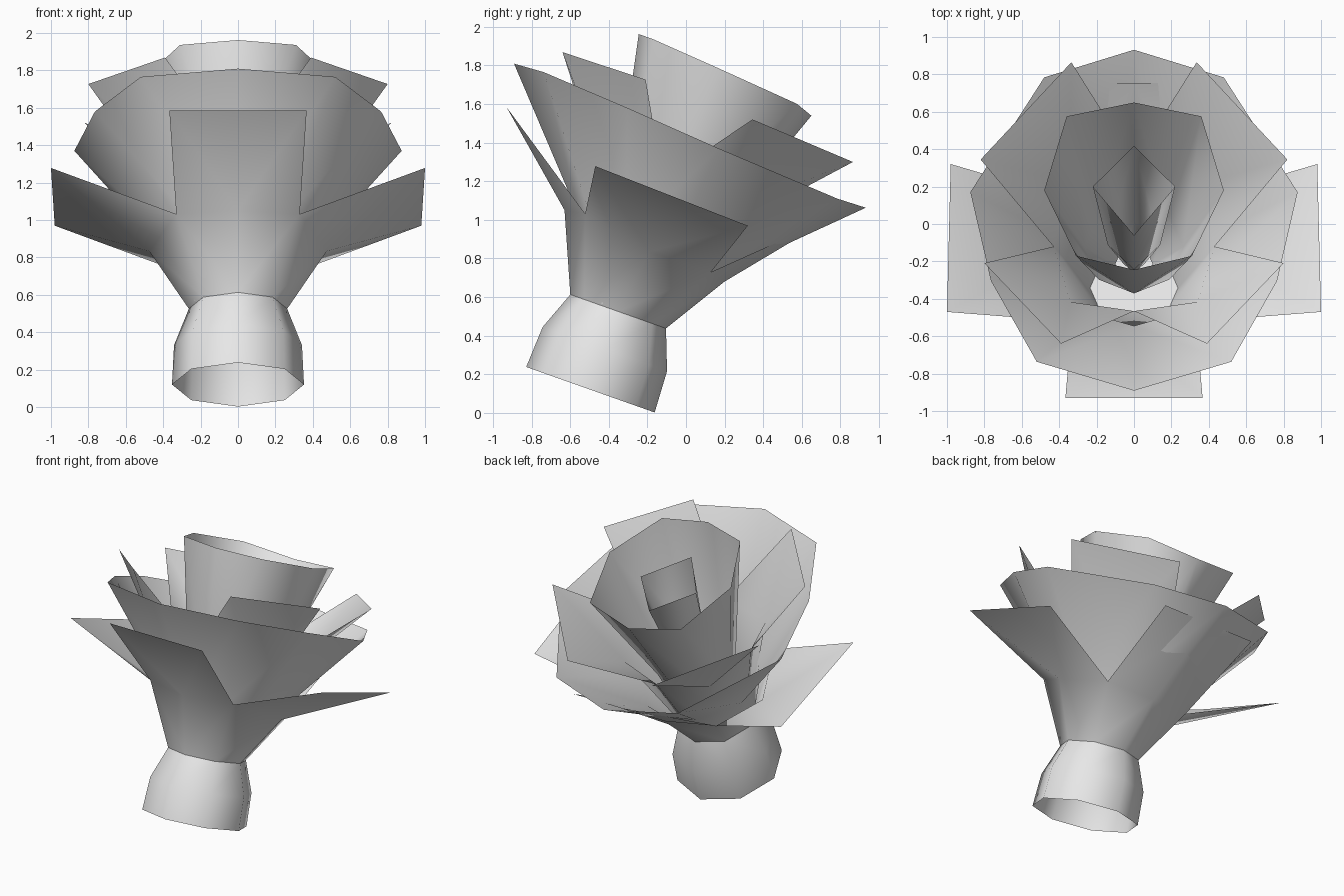
import bpy
import math
from mathutils import Matrix

if "Cube" in bpy.data.objects:
    bpy.data.objects.remove(bpy.data.objects["Cube"])

grey = bpy.data.materials.new("light grey")
grey.use_nodes = True
grey.diffuse_color = (0.8, 0.8, 0.8, 1)
grey.node_tree.nodes["Principled BSDF"].inputs["Base Color"].default_value = (0.8, 0.8, 0.8, 1)

# The whole flower leans back around its stem
LEAN = Matrix.Translation((0, -0.495, 0.12)) @ Matrix.Rotation(math.radians(-19.5), 4, 'X')
EIGHT = (0, 45, 90, 135, 180)
TEN = (0, 34, 68, 104, 151, 180)
FOUR = (0, 90, 180)


def arc(r, z, y0=0.0, angles=EIGHT):
    """Half ring on the +x side, running from front to back."""
    return [(r * math.sin(math.radians(a)), y0 - r * math.cos(math.radians(a)), z) for a in angles]


def build(name, verts, faces):
    """Make a smooth half shell and mirror it across x."""
    mesh = bpy.data.meshes.new(name)
    mesh.from_pydata(verts, [], faces)
    mesh.materials.append(grey)
    mesh.shade_smooth()
    obj = bpy.data.objects.new(name, mesh)
    bpy.context.collection.objects.link(obj)
    obj.matrix_world = LEAN
    mirror = obj.modifiers.new("Mirror", 'MIRROR')
    mirror.use_clip = True
    mirror.merge_threshold = 0.002


def loft(rows):
    """Quads between successive half rings."""
    n = len(rows[0])
    verts = [p for row in rows for p in row]
    faces = [(k * n + i, k * n + i + 1, (k + 1) * n + i + 1, (k + 1) * n + i)
             for k in range(len(rows) - 1) for i in range(n - 1)]
    return verts, faces


def add_petal(verts, faces, i, a, b):
    """Flap with tip edge a-b, rising from three ring points i, i+1, i+2."""
    s = len(verts)
    verts += [a, b]
    faces += [(i, i + 1, s), (i + 1, s + 1, s), (i + 1, i + 2, s + 1)]


def add_half_petal(verts, faces, i, a, b):
    """Half of a flap that crosses the mirror plane."""
    s = len(verts)
    verts += [a, b]
    faces.append((i, i + 1, s + 1, s))


# Base cup, open underneath
build("base_cup", *loft([arc(0.353, 0), arc(0.342, 0.223), arc(0.263, 0.43)]))

# Outer leaves: front, sides and back
verts, faces = loft([
    arc(0.263, 0.43),
    [(0, -0.437, 0.832), (0.33, -0.33, 0.85), (0.475, 0.05, 0.775),
     (0.33, 0.385, 0.783), (0, 0.468, 0.76)]])
add_half_petal(verts, faces, 5, (0, -0.90, 1.236), (0.367, -0.90, 1.236))
add_petal(verts, faces, 6, (1.0, -0.363, 1.10), (0.98, 0.485, 1.073))
add_half_petal(verts, faces, 8, (0.365, 0.88, 1.256), (0, 0.88, 1.256))
build("outer_leaves", verts, faces)

# Wide bowl of fused petals
build("petal_bowl", *loft([
    arc(0.25, 0.44, 0, TEN),
    arc(0.40, 0.81, 0.06, TEN),
    [(0, -0.937, 1.46), (0.52, -0.777, 1.47), (0.765, -0.307, 1.44),
     (0.875, 0.21, 1.40), (0.48, 0.875, 1.36), (0, 1.03, 1.365)]]))

# Middle petals, set on the diagonals, with a closed floor
middle_base = arc(0.235, 0.46)
verts, faces = loft([
    middle_base,
    [(0, -0.376, 1.15), (0.34, -0.31, 1.11), (0.43, -0.01, 1.15),
     (0.34, 0.36, 1.11), (0, 0.48, 1.12)]])
add_petal(verts, faces, 5, (0.39, -0.72, 1.60), (0.80, -0.267, 1.61))
add_petal(verts, faces, 7, (0.82, 0.324, 1.60), (0.335, 0.888, 1.566))
build("middle_petals", verts, faces)
build("middle_floor", middle_base, [(0, 1, 2, 3, 4)])

# Inner tube
build("inner_tube", *loft([
    arc(0.10, 0.50, 0.12),
    arc(0.265, 0.95, 0.06),
    [(0, -0.379, 1.82), (0.31, -0.30, 1.82), (0.48, 0.082, 1.79),
     (0.36, 0.515, 1.753), (0, 0.605, 1.72)]]))

# Square bud in the heart
build("bud", *loft([
    arc(0.06, 0.52, 0.12, FOUR),
    arc(0.14, 0.95, 0.07, FOUR),
    [(0, -0.144, 1.71), (0.22, 0.134, 1.703), (0, 0.375, 1.68)]]))
